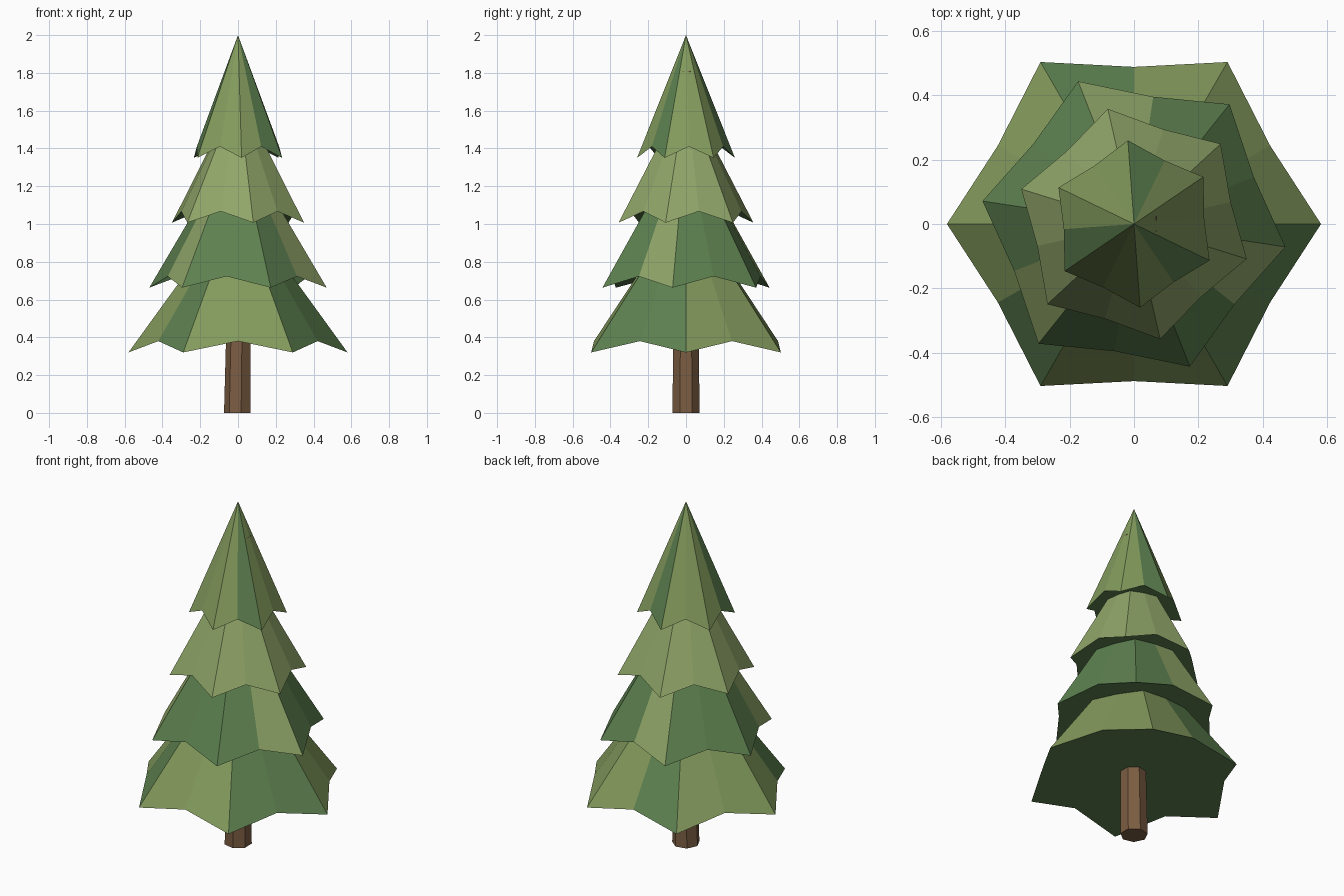
import bpy, bmesh
from math import cos, sin, pi, radians

if "Cube" in bpy.data.objects:
    bpy.data.objects.remove(bpy.data.objects["Cube"])


def material(name, rgb):
    m = bpy.data.materials.new(name)
    m.diffuse_color = (*rgb, 1)
    m.use_nodes = True
    m.node_tree.nodes["Principled BSDF"].inputs["Base Color"].default_value = m.diffuse_color
    return m


GREEN = material("green", (0.11, 0.22, 0.08))
OLIVE = material("olive", (0.23, 0.33, 0.11))
LIGHT = material("light_olive", (0.28, 0.38, 0.14))
BROWN = material("bark", (0.20, 0.11, 0.055))


def finish(name, bm, mats):
    bmesh.ops.recalc_face_normals(bm, faces=bm.faces)
    me = bpy.data.meshes.new(name)
    bm.to_mesh(me)
    bm.free()
    for m in mats:
        me.materials.append(m)
    bpy.context.collection.objects.link(bpy.data.objects.new(name, me))


# Foliage tier: a cone on a six-pointed zigzag rim, with a closed underside
def tier(name, radius, z, apex, turn, green_faces, olive):
    bm = bmesh.new()
    rim = []
    for k in range(12):
        a = turn + k * pi / 6
        r = radius * (0.84 if k % 2 else 1)
        rim.append(bm.verts.new((r * cos(a), r * sin(a), z + (0.06 if k % 2 else 0))))
    top = bm.verts.new((0, 0, apex))
    for k in range(12):
        f = bm.faces.new((rim[k], rim[(k + 1) % 12], top))
        f.material_index = 0 if k in green_faces else 1
    bm.faces.new(rim[::-1])
    finish(name, bm, (GREEN, olive))


tier("bottom_branches", 0.58, 0.32, 1.12, 0, {3, 7, 10, 11}, OLIVE)
tier("lower_branches", 0.475, 0.663, 1.46, radians(-8.6), {0, 1, 2, 4, 5, 6, 8, 9, 10}, LIGHT)
tier("upper_branches", 0.366, 1.007, 1.70, radians(-17.2), set(), LIGHT)
tier("top_branches", 0.26, 1.35, 2.0, radians(-25.8), {3, 7, 11}, OLIVE)

# Trunk: seven sides, slightly tapered and leaning, running up inside the foliage
bm = bmesh.new()
rings = []
for r, x, z in ((0.074, 0, 0), (0.05, 0.025, 1.81)):
    rings.append([bm.verts.new((x + r * cos(pi + k * 2 * pi / 7), r * sin(pi + k * 2 * pi / 7), z))
                  for k in range(7)])
lo, hi = rings
for k in range(7):
    j = (k + 1) % 7
    bm.faces.new((lo[k], lo[j], hi[j], hi[k]))
bm.faces.new(lo[::-1])
bm.faces.new(hi)
finish("trunk", bm, (BROWN,))
